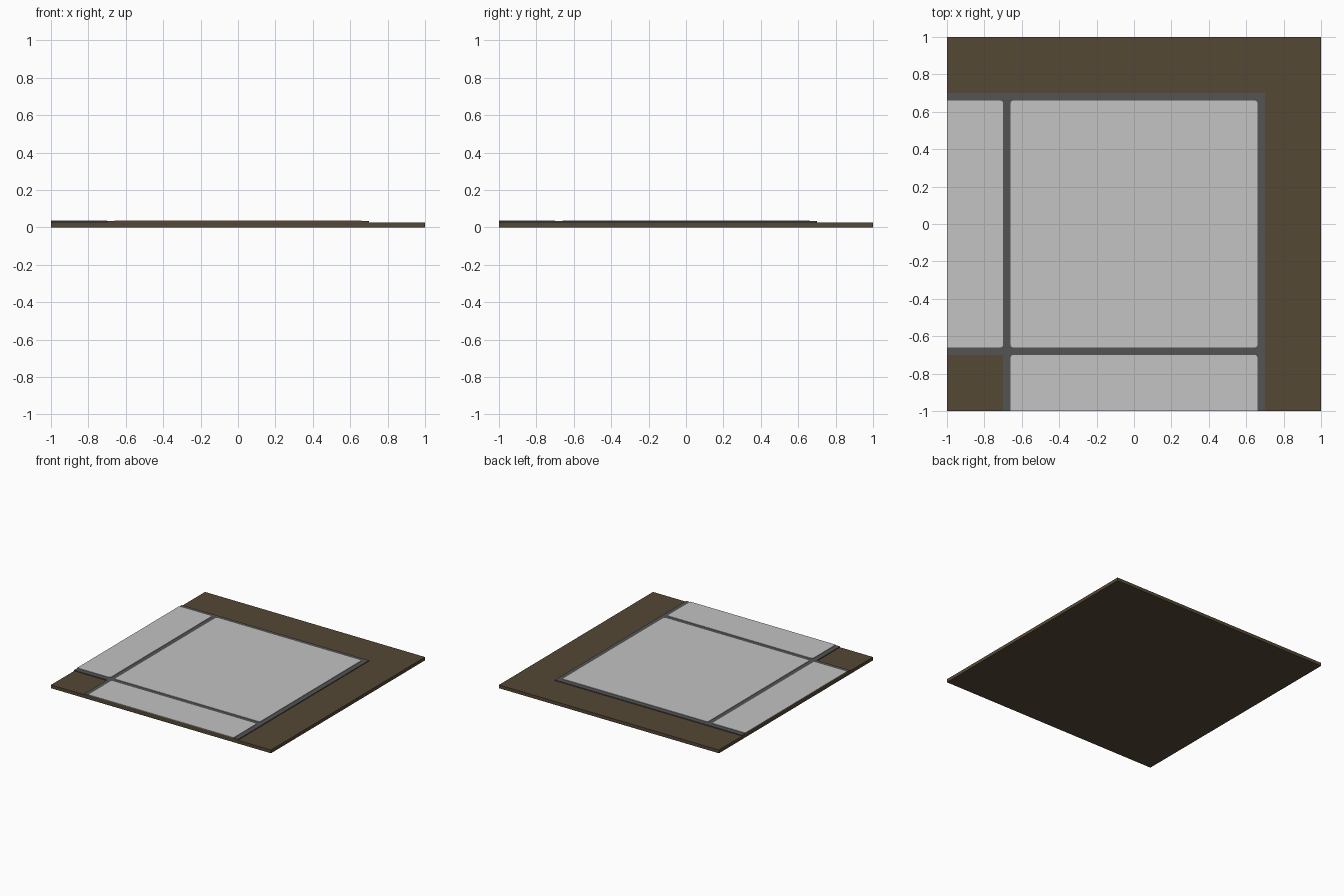
import bpy, bmesh, math

if "Cube" in bpy.data.objects:
    bpy.data.objects.remove(bpy.data.objects["Cube"])

GROUND_Z, BED_Z, TILE_Z = 0.027, 0.034, 0.038


def material(name, rgb):
    m = bpy.data.materials.new(name)
    m.diffuse_color = (*rgb, 1)
    m.use_nodes = True
    m.node_tree.nodes["Principled BSDF"].inputs["Base Color"].default_value = m.diffuse_color
    return m


earth = material("earth brown", (0.091, 0.065, 0.036))
grout = material("dark grey grout", (0.088, 0.088, 0.088))
stone = material("light grey stone", (0.546, 0.546, 0.546))


def prism(name, outline, z0, z1, mats):
    """Extrude a counter-clockwise outline from z0 to z1."""
    bm = bmesh.new()
    face = bm.faces.new([bm.verts.new((x, y, z0)) for x, y in outline])
    top = bmesh.ops.extrude_face_region(bm, geom=[face])["geom"]
    for v in top:
        if isinstance(v, bmesh.types.BMVert):
            v.co.z = z1
    bmesh.ops.recalc_face_normals(bm, faces=bm.faces)
    me = bpy.data.meshes.new(name)
    bm.to_mesh(me)
    bm.free()
    for m in mats:
        me.materials.append(m)
    ob = bpy.data.objects.new(name, me)
    bpy.context.collection.objects.link(ob)
    return ob


def tile_outline(x0, y0, x1, y1, r=0.014, steps=3):
    """Rectangle with rounded corners, square where it meets the slab edge."""
    pts = []
    for k, (x, y) in enumerate([(x1, y1), (x0, y1), (x0, y0), (x1, y0)]):
        if x <= -1 or y <= -1:
            pts.append((x, y))
            continue
        cx = x - r if x == x1 else x + r
        cy = y - r if y == y1 else y + r
        for i in range(steps + 1):
            a = math.pi / 2 * (k + i / steps)
            pts.append((cx + r * math.cos(a), cy + r * math.sin(a)))
    return pts


# Ground slab
prism("ground", [(-1, -1), (1, -1), (1, 1), (-1, 1)], 0, GROUND_Z, [earth])

# Paving bed turning the corner; its cut ends on the slab edge are earth
bed = prism("paving_bed",
            [(-0.7, -1), (0.7, -1), (0.7, 0.7), (-1, 0.7), (-1, -0.7), (-0.7, -0.7)],
            GROUND_Z, BED_Z, [grout, earth])
for p in bed.data.polygons:
    if p.center.x < -0.99 or p.center.y < -0.99:
        p.material_index = 1

# Paving stones: one whole, two cut off at the slab edge
for name, box in {"centre_stone": (-0.66, -0.66, 0.66, 0.66),
                  "left_stone": (-1, -0.66, -0.7, 0.66),
                  "front_stone": (-0.66, -1, 0.66, -0.7)}.items():
    prism(name, tile_outline(*box), BED_Z, TILE_Z, [stone])
